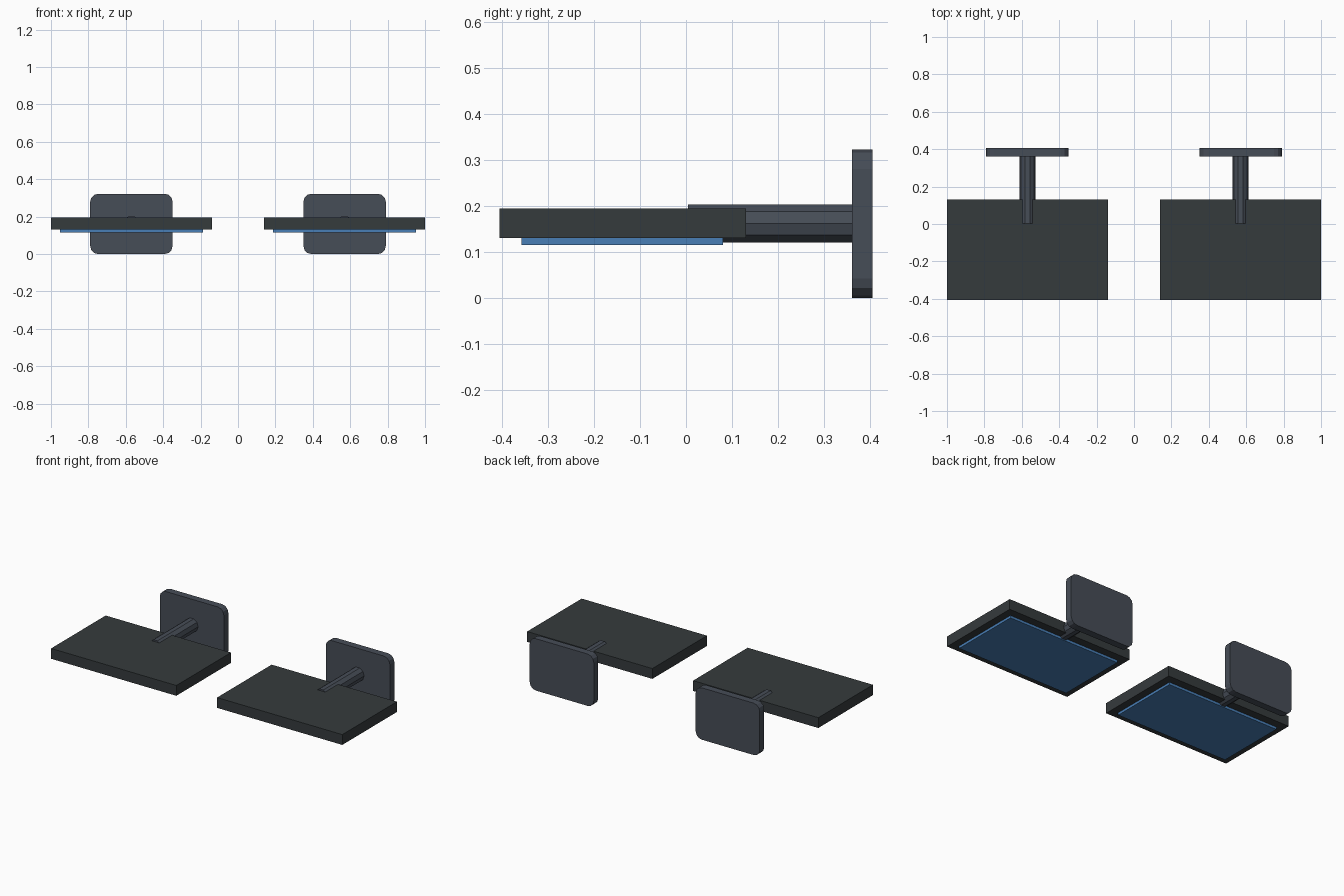
import bpy, bmesh, math
from mathutils import Matrix, Vector

if "Cube" in bpy.data.objects:
    bpy.data.objects.remove(bpy.data.objects["Cube"])


def material(name, rgb):
    m = bpy.data.materials.new(name)
    m.diffuse_color = (*rgb, 1)
    m.use_nodes = True
    m.node_tree.nodes["Principled BSDF"].inputs["Base Color"].default_value = m.diffuse_color
    return m


CASE = material("dark_case", (0.036, 0.043, 0.046))
STAND = material("slate_stand", (0.062, 0.074, 0.095))
SCREEN = material("blue_screen", (0.065, 0.21, 0.47))


def finish(bm, name, mat):
    bmesh.ops.recalc_face_normals(bm, faces=bm.faces)
    me = bpy.data.meshes.new(name)
    bm.to_mesh(me)
    bm.free()
    me.materials.append(mat)
    ob = bpy.data.objects.new(name, me)
    bpy.context.collection.objects.link(ob)
    return ob


def box(name, mat, cx, half, y, z, corner=0.0):
    """Box from ranges; corner rounds the edges that run along y."""
    bm = bmesh.new()
    size = (2 * half, y[1] - y[0], z[1] - z[0])
    mid = Vector((cx, sum(y) / 2, sum(z) / 2))
    bmesh.ops.create_cube(bm, size=1,
                          matrix=Matrix.Translation(mid) @ Matrix.Diagonal((*size, 1)))
    if corner:
        edges = [e for e in bm.edges
                 if abs(e.verts[0].co.y - e.verts[1].co.y) > 1e-4]
        bmesh.ops.bevel(bm, geom=edges, offset=corner, segments=3,
                        profile=0.5, affect='EDGES')
    return finish(bm, name, mat)


def rod(name, mat, cx, cz, r, y, sides=10):
    """Low-poly rod along y with a flat facet on top."""
    ring = [(cx + r * math.cos(2 * math.pi * i / sides),
             cz + r * math.sin(2 * math.pi * i / sides)) for i in range(sides)]
    bm = bmesh.new()
    base = bm.faces.new([bm.verts.new((px, y[0], pz)) for px, pz in ring])
    ext = bmesh.ops.extrude_face_region(bm, geom=[base], use_keep_orig=True)
    moved = [v for v in ext["geom"] if isinstance(v, bmesh.types.BMVert)]
    bmesh.ops.translate(bm, verts=moved, vec=(0, y[1] - y[0], 0))
    return finish(bm, name, mat)


# Two monitors lying face down, side by side
for side, cx in (("left", -0.57), ("right", 0.57)):
    box(f"{side}_monitor_case", CASE, cx, 0.43, (-0.405, 0.13), (0.13, 0.194))
    box(f"{side}_screen", SCREEN, cx, 0.383, (-0.358, 0.08), (0.115, 0.132))
    rod(f"{side}_stand_neck", STAND, cx, 0.162, 0.0435, (0.004, 0.37))
    box(f"{side}_stand_base", STAND, cx, 0.22, (0.361, 0.405), (0.0, 0.322), 0.042)
